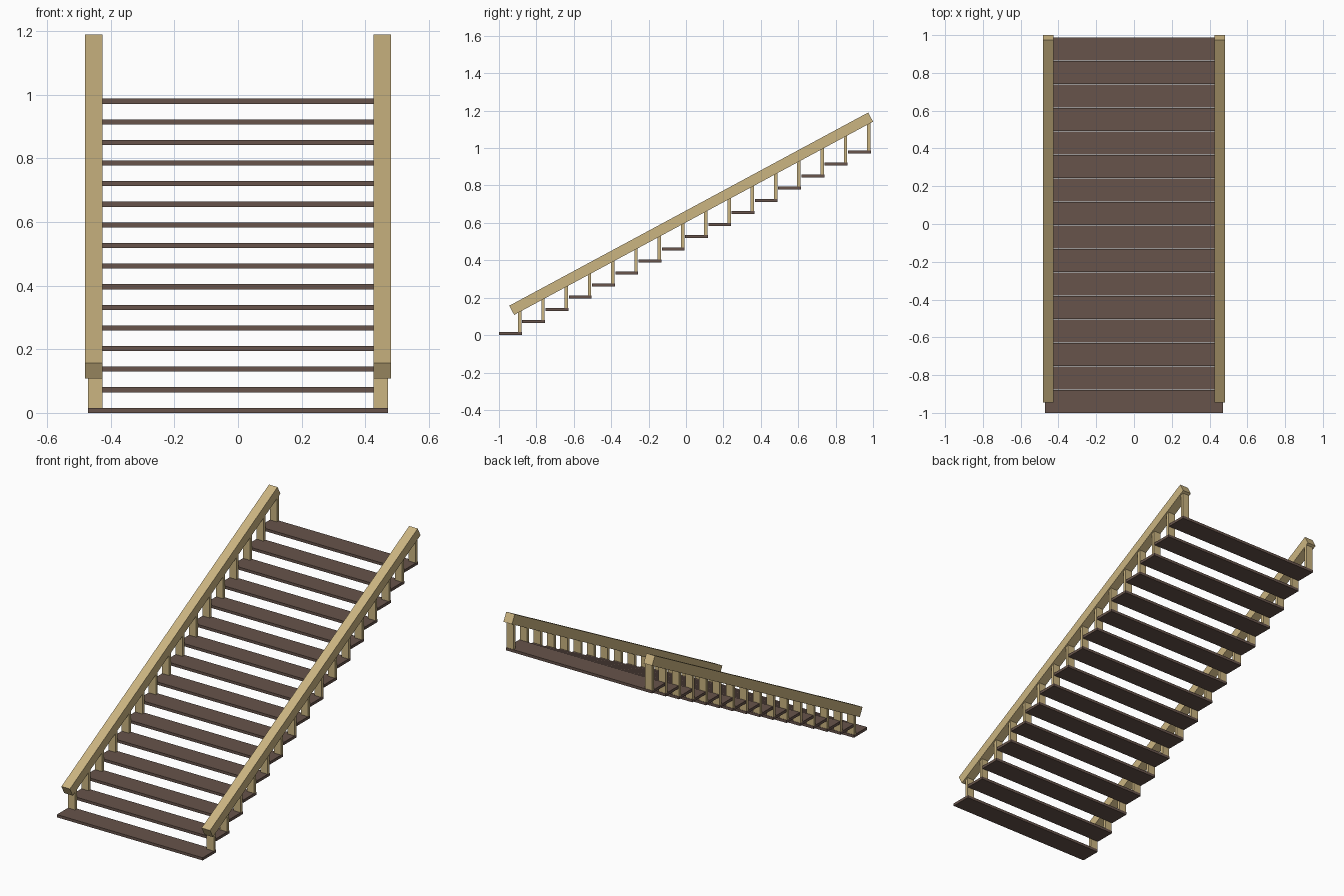
import bpy, math

if "Cube" in bpy.data.objects:
    bpy.data.objects.remove(bpy.data.objects["Cube"])

STEPS = 16
RUN, RISE = 0.1244, 0.0648
DEPTH, THICK, HALF_W = 0.122, 0.016, 0.472


def material(name, color):
    m = bpy.data.materials.new(name)
    m.diffuse_color = color
    m.use_nodes = True
    m.node_tree.nodes["Principled BSDF"].inputs["Base Color"].default_value = m.diffuse_color
    return m


dark_wood = material("dark_wood", (0.135, 0.088, 0.070, 1))
light_wood = material("light_wood", (0.60, 0.46, 0.22, 1))


def box(name, center, size, mat, tilt=0.0):
    bpy.ops.mesh.primitive_cube_add(size=1, location=center, rotation=(tilt, 0, 0))
    ob = bpy.context.object
    ob.name = name
    ob.scale = size
    ob.data.materials.append(mat)
    return ob


# Handrail centre line in the y-z plane
RAIL = 0.0555
y0, z0, y1, z1 = -0.932, 0.1325, 0.987, 1.1655
slope = (z1 - z0) / (y1 - y0)
length = math.hypot(y1 - y0, z1 - z0)

for i in range(STEPS):
    # Tread
    y, z = -1 + i * RUN, i * RISE
    box("tread", (0, y + DEPTH / 2, z + THICK / 2), (2 * HALF_W, DEPTH, THICK), dark_wood)
    # Baluster pair at the rear edge of the tread, ending inside the rail
    py, bottom = y + DEPTH - 0.011, z + THICK
    top = z0 + (py - y0) * slope
    for s in (-1, 1):
        box("baluster", (s * 0.449, py, (bottom + top) / 2), (0.046, 0.018, top - bottom), light_wood)

# Sloping handrails
for s in (-1, 1):
    box("handrail", (s * 0.4535, (y0 + y1) / 2, (z0 + z1) / 2), (0.055, length, RAIL),
        light_wood, math.atan(slope))
